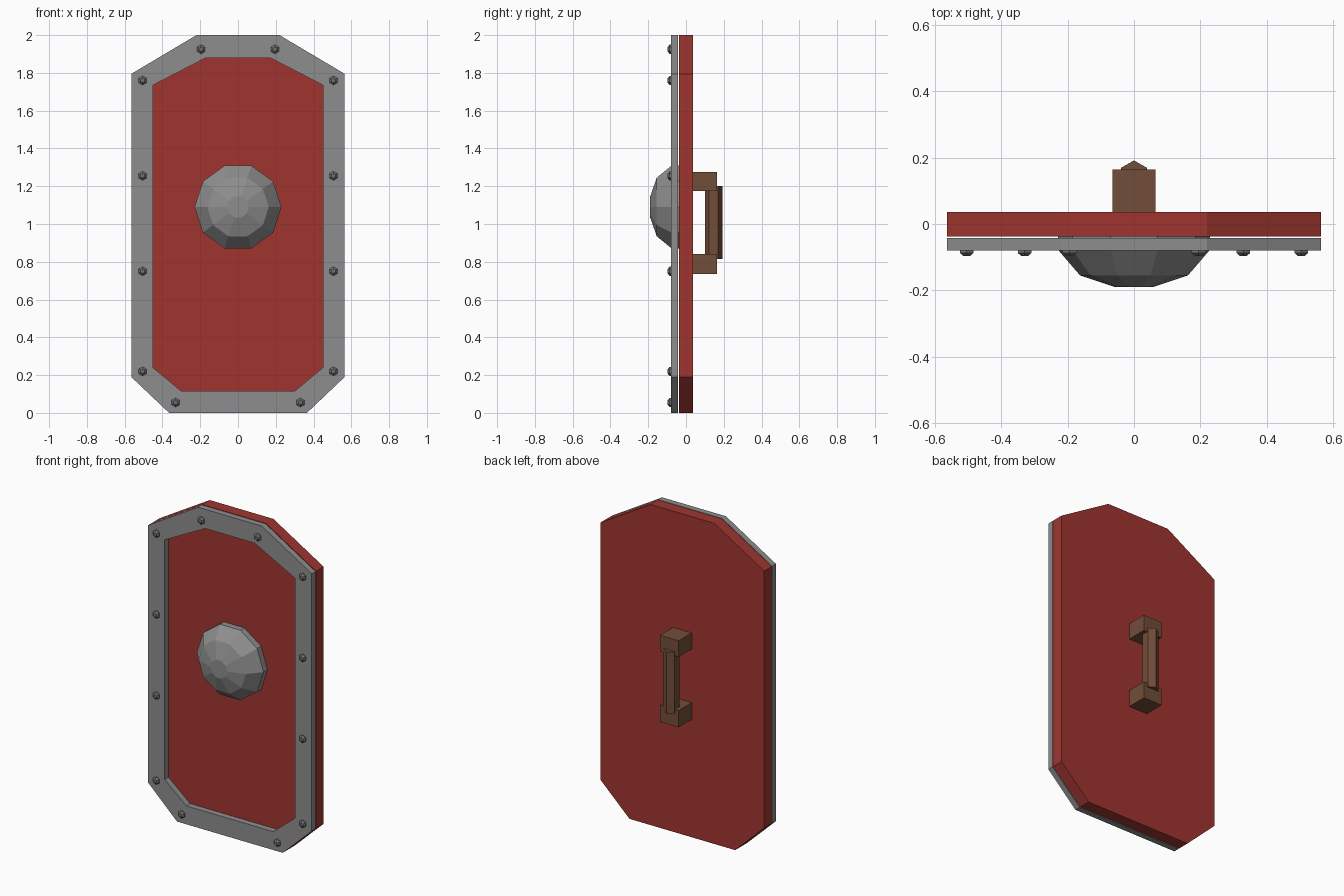
import bpy, bmesh
from math import cos, sin, pi

cube = bpy.data.objects.get("Cube")
if cube:
    bpy.data.objects.remove(cube)


def material(name, color):
    m = bpy.data.materials.new(name)
    m.use_nodes = True
    m.diffuse_color = (*color, 1)
    m.node_tree.nodes["Principled BSDF"].inputs["Base Color"].default_value = (*color, 1)
    return m


red = material("red paint", (0.35, 0.036, 0.028))
steel = material("steel", (0.27, 0.27, 0.27))
dark_steel = material("dark steel", (0.17, 0.17, 0.17))
wood = material("brown wood", (0.17, 0.074, 0.041))


def finish(name, bm, mat):
    bmesh.ops.recalc_face_normals(bm, faces=bm.faces)
    me = bpy.data.meshes.new(name)
    bm.to_mesh(me)
    bm.free()
    me.materials.append(mat)
    ob = bpy.data.objects.new(name, me)
    bpy.context.collection.objects.link(ob)
    return ob


def mirrored(half):
    """Close a right-hand profile into a symmetric outline."""
    return half + [(-x, z) for x, z in reversed(half)]


def bridge(bm, a, b):
    n = len(a)
    for i in range(n):
        j = (i + 1) % n
        bm.faces.new((a[i], a[j], b[j], b[i]))


def outline_ring(bm, points, y):
    return [bm.verts.new((x, y, z)) for x, z in points]


def stack(bm, cx, cz, rings, sides, turn=0.0):
    """Faceted dome along y from (radius, y) pairs, closed at both ends."""
    loops = []
    for r, y in rings:
        angles = [turn + 2 * pi * i / sides for i in range(sides)]
        loops.append(outline_ring(bm, [(cx + r * cos(a), cz + r * sin(a)) for a in angles], y))
    for a, b in zip(loops, loops[1:]):
        bridge(bm, a, b)
    bm.faces.new(loops[0])
    bm.faces.new(loops[-1])


def box(bm, x, y, z):
    vs = bmesh.ops.create_cube(bm, size=1)["verts"]
    for v in vs:
        v.co = [lo + (c + 0.5) * (hi - lo) for c, (lo, hi) in zip(v.co, (x, y, z))]


outer = mirrored([(0.365, 0), (0.565, 0.19), (0.565, 1.795), (0.22, 2)])
inner = mirrored([(0.30, 0.115), (0.45, 0.24), (0.45, 1.735), (0.17, 1.88)])

# Board
bm = bmesh.new()
front, back = outline_ring(bm, outer, -0.038), outline_ring(bm, outer, 0.036)
bridge(bm, front, back)
bm.faces.new(front)
bm.faces.new(back)
finish("board", bm, red)

# Raised metal rim
bm = bmesh.new()
loops = [outline_ring(bm, p, y) for p, y in
         ((outer, -0.08), (inner, -0.08), (inner, -0.043), (outer, -0.043))]
for i in range(4):
    bridge(bm, loops[i], loops[(i + 1) % 4])
finish("rim", bm, steel)

# Central boss
bm = bmesh.new()
stack(bm, 0, 1.09, [(0.23, -0.037), (0.23, -0.077), (0.163, -0.155), (0.058, -0.19)], 10)
finish("boss", bm, steel)

# Rivets on both sides of the rim
bm = bmesh.new()
for x, z in ((0.195, 1.925), (0.505, 1.76), (0.505, 1.255),
             (0.505, 0.75), (0.505, 0.22), (0.33, 0.055)):
    for side in (-1, 1):
        stack(bm, side * x, z, [(0.024, -0.078), (0.024, -0.087), (0.012, -0.097)], 6, pi / 6)
finish("rivets", bm, dark_steel)

# Handle blocks
for name, z in (("upper_handle_block", (1.175, 1.275)), ("lower_handle_block", (0.735, 0.84))):
    bm = bmesh.new()
    box(bm, (-0.065, 0.065), (0.034, 0.165), z)
    finish(name, bm, wood)

# Six-sided grip
bm = bmesh.new()
section = [(0.046 * sin(pi * i / 3), 0.146 + 0.046 * cos(pi * i / 3)) for i in range(6)]
low, high = [[bm.verts.new((x, y, z)) for x, y in section] for z in (0.815, 1.2)]
bridge(bm, low, high)
bm.faces.new(low)
bm.faces.new(high)
finish("grip", bm, wood)
